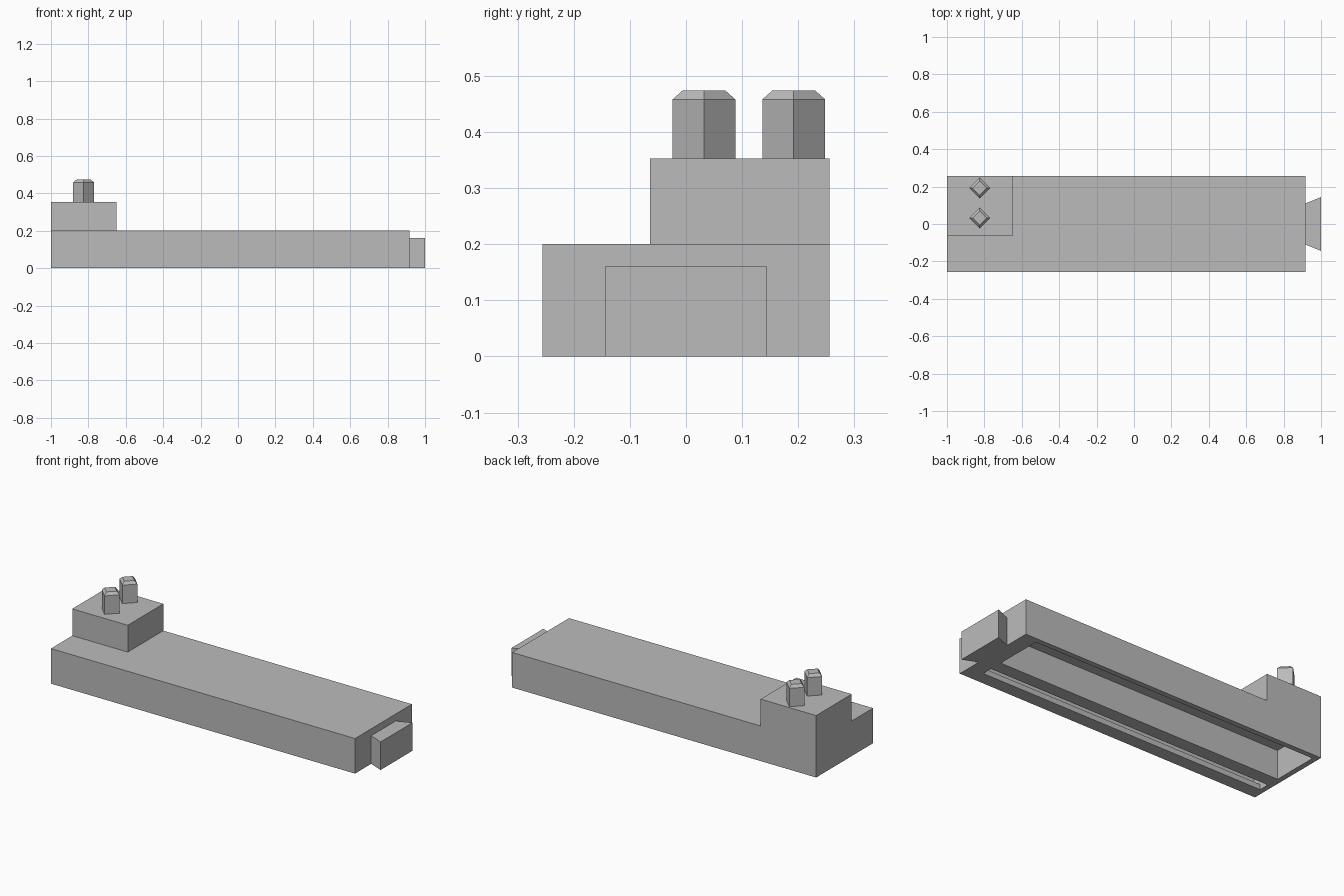
import bpy
import bmesh
import math

if "Cube" in bpy.data.objects:
    bpy.data.objects.remove(bpy.data.objects["Cube"], do_unlink=True)

# Single flat colour
grey = bpy.data.materials.new("plain_grey")
grey.use_nodes = True
GREY = (0.5, 0.5, 0.5, 1)
grey.diffuse_color = GREY
grey.node_tree.nodes["Principled BSDF"].inputs["Base Color"].default_value = GREY


def prism(name, profile, start, end, to_xyz):
    """Extrude a 2D profile from start to end; to_xyz maps (a, b, depth) to a point."""
    bm = bmesh.new()
    rings = [[bm.verts.new(to_xyz(a, b, d)) for a, b in profile] for d in (start, end)]
    bm.faces.new(rings[0])
    bm.faces.new(rings[1])
    count = len(profile)
    for i in range(count):
        j = (i + 1) % count
        bm.faces.new((rings[0][i], rings[0][j], rings[1][j], rings[1][i]))
    bmesh.ops.recalc_face_normals(bm, faces=bm.faces)
    mesh = bpy.data.meshes.new(name)
    bm.to_mesh(mesh)
    bm.free()
    mesh.materials.append(grey)
    obj = bpy.data.objects.new(name, mesh)
    bpy.context.collection.objects.link(obj)
    return obj


def along_x(y, z, x):
    return (x, y, z)


def along_z(x, y, z):
    return (x, y, z)


def box(name, x0, x1, y0, y1, z0, z1):
    return prism(name, [(x0, y0), (x1, y0), (x1, y1), (x0, y1)], z0, z1, along_z)


def carve(target, cutter):
    cutter.hide_render = True
    mod = target.modifiers.new("carve", "BOOLEAN")
    mod.operation = "DIFFERENCE"
    mod.solver = "EXACT"
    mod.object = cutter
    graph = bpy.context.evaluated_depsgraph_get()
    result = bpy.data.meshes.new_from_object(target.evaluated_get(graph))
    target.modifiers.clear()
    target.data = result
    bpy.data.objects.remove(cutter, do_unlink=True)


HALF_W = 0.256
BODY_END = 0.917
DECK = 0.2
CEILING = 0.165
WALL = 0.03
CAVITY = (-1 + WALL, 0.827)

# Long body, hollowed from below
body = box("body", -1, BODY_END, -HALF_W, HALF_W, 0, DECK)
carve(body, box("wide_channel", *CAVITY, -0.045, HALF_W - WALL, -0.1, CEILING))

# Narrow slot that widens above its lips
mid, inner, opening = -0.15, 0.076, 0.03
half = [(opening, -0.1), (opening, WALL), (inner, WALL), (inner, CEILING)]
slot = [(mid + y, z) for y, z in half] + [(mid - y, z) for y, z in reversed(half)]
carve(body, prism("lipped_slot", slot, *CAVITY, along_x))

# Dovetail tab on the end
prism("dovetail_tab", [(BODY_END, -0.11), (1, -0.144), (1, 0.144), (BODY_END, 0.11)],
      0, 0.16, along_z)

# Raised block at the back corner
BLOCK_TOP = 0.353
box("raised_block", -1, -0.65, -0.064, HALF_W, DECK, BLOCK_TOP)


# Diamond pegs with chamfered tips
def peg(name, x, y):
    radius, tip_radius, shoulder, top = 0.056, 0.038, 0.458, 0.474
    bm = bmesh.new()
    rings = []
    for r, z in ((radius, BLOCK_TOP), (radius, shoulder), (tip_radius, top)):
        rings.append([bm.verts.new((x + r * math.cos(i * math.pi / 2),
                                    y + r * math.sin(i * math.pi / 2), z))
                      for i in range(4)])
    for low, high in zip(rings, rings[1:]):
        for i in range(4):
            j = (i + 1) % 4
            bm.faces.new((low[i], low[j], high[j], high[i]))
    bm.faces.new(rings[0])
    bm.faces.new(rings[-1])
    bmesh.ops.recalc_face_normals(bm, faces=bm.faces)
    mesh = bpy.data.meshes.new(name)
    bm.to_mesh(mesh)
    bm.free()
    mesh.materials.append(grey)
    bpy.context.collection.objects.link(bpy.data.objects.new(name, mesh))


peg("front_peg", -0.825, 0.032)
peg("back_peg", -0.825, 0.192)
